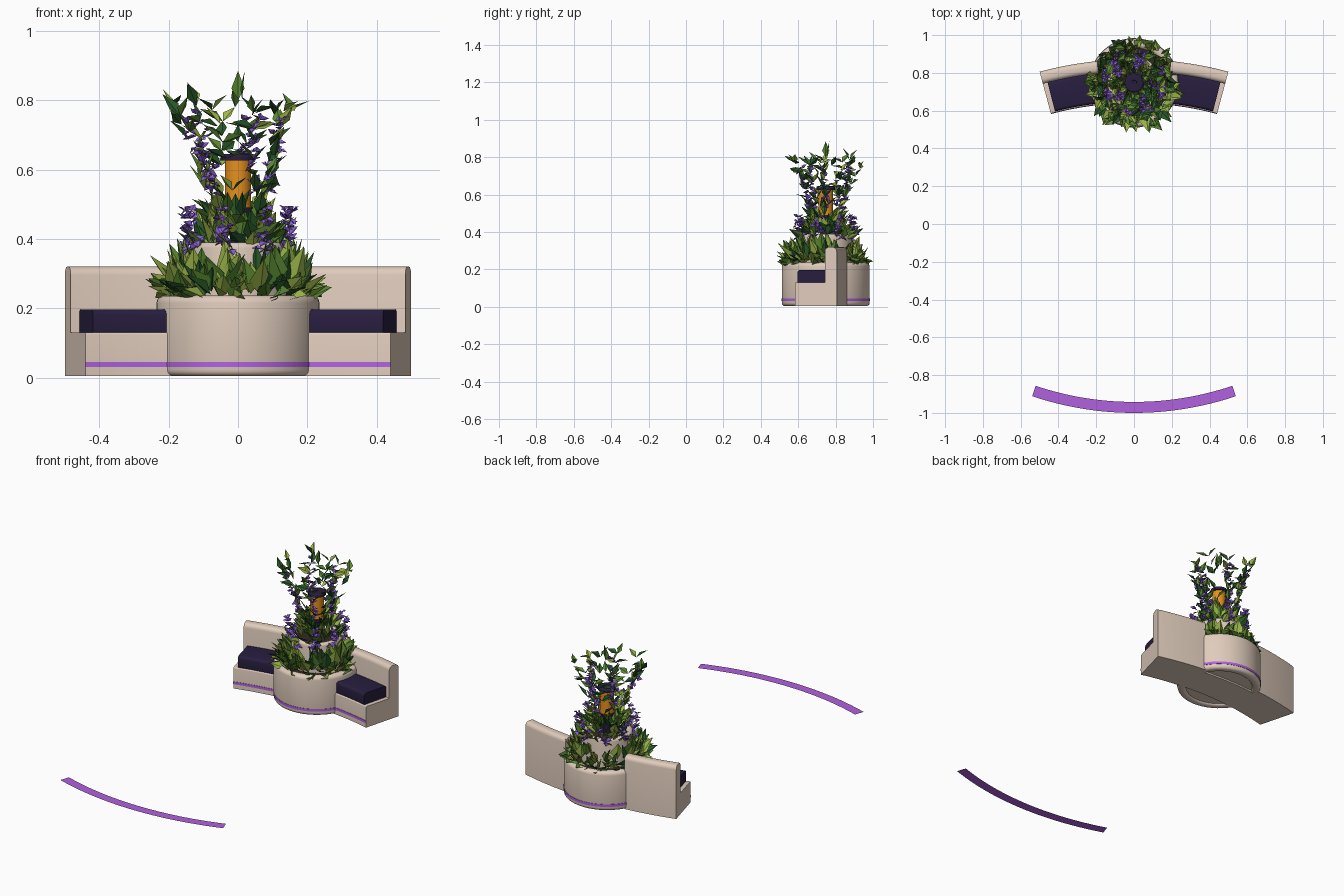
import bpy, bmesh, math, random
from mathutils import Vector

random.seed(7)
cube = bpy.data.objects.get("Cube")
if cube:
    bpy.data.objects.remove(cube)


def material(name, *rgb):
    m = bpy.data.materials.new(name)
    m.use_nodes = True
    m.diffuse_color = (*rgb, 1)
    m.node_tree.nodes["Principled BSDF"].inputs["Base Color"].default_value = (*rgb, 1)
    return m


STONE = material("warm stone", 0.74, 0.60, 0.50)
FABRIC = material("navy fabric", 0.021, 0.013, 0.05)
TRIM = material("violet trim", 0.44, 0.12, 0.74)
AMBER = material("amber glass", 0.78, 0.28, 0.014)
DARK = material("dark leaf", 0.022, 0.10, 0.022)
MID = material("mid leaf", 0.10, 0.25, 0.03)
LIGHT = material("light leaf", 0.34, 0.48, 0.07)
PETAL = material("violet petal", 0.26, 0.115, 0.66)
SOIL = material("soil", 0.03, 0.025, 0.015)

BENCH_Y, PLANT_Y, STRIP_Y = -1.058, 0.747, 0.69


def finish(name, bm, mats, smooth=False):
    mesh = bpy.data.meshes.new(name)
    bm.to_mesh(mesh)
    bm.free()
    for m in mats:
        mesh.materials.append(m)
    ob = bpy.data.objects.new(name, mesh)
    bpy.context.collection.objects.link(ob)
    if smooth:
        bpy.ops.object.select_all(action='DESELECT')
        ob.select_set(True)
        bpy.context.view_layer.objects.active = ob
        bpy.ops.object.shade_smooth_by_angle(angle=math.radians(40))


def rounded(r0, r1, z0, z1, low=0.0, high=0.0):
    """Rectangle profile with rounded lower and upper corners."""
    pts = []
    for r, z, sx, sz, rad, start in ((r0, z0, 1, 1, low, 180), (r1, z0, -1, 1, low, 270),
                                     (r1, z1, -1, -1, high, 0), (r0, z1, 1, -1, high, 90)):
        if not rad:
            pts.append((r, z))
            continue
        for i in range(5):
            a = math.radians(start + i * 22.5)
            pts.append((r + sx * rad + rad * math.cos(a), z + sz * rad + rad * math.sin(a)))
    return pts


def sweep(name, profile, cy, mat, a0=0, a1=360, steps=48):
    """Turn a (radius, height) profile around a vertical axis; two points make a flat sheet."""
    full = a1 - a0 == 360
    bm = bmesh.new()
    rings = []
    for i in range(steps + (not full)):
        a = math.radians(a0 + (a1 - a0) * i / steps)
        rings.append([bm.verts.new((r * math.sin(a), cy + r * math.cos(a), z)) for r, z in profile])
    n = len(profile)
    for i in range(steps):
        p, q = rings[i], rings[(i + 1) % len(rings)]
        for j in range(n if n > 2 else 1):
            k = (j + 1) % n
            bm.faces.new((p[j], p[k], q[k], q[j]))
    if n > 2:
        if not full:
            bm.faces.new(rings[0])
            bm.faces.new(rings[-1])
        bmesh.ops.remove_doubles(bm, verts=bm.verts, dist=1e-5)
        bmesh.ops.dissolve_degenerate(bm, edges=bm.edges, dist=1e-6)
        bmesh.ops.recalc_face_normals(bm, faces=bm.faces)
    finish(name, bm, [mat], True)


# Curved bench with a backrest and cushion on each side of the planter
sweep("bench_base", rounded(1.70, 1.90, 0.004, 0.13, 0, 0.006), BENCH_Y, STONE, -15, 15, 32)
sweep("bench_trim", rounded(1.698, 1.702, 0.03, 0.045), BENCH_Y, TRIM, -15, 15, 32)
for side, s in (("left", 1), ("right", -1)):
    a0, a1 = sorted((s * 5.8, s * 15))
    sweep(side + "_backrest", rounded(1.864, 1.93, 0.004, 0.32, 0, 0.024), BENCH_Y, STONE, a0, a1, 12)
    a0, a1 = sorted((s * 5, s * 14.2))
    sweep(side + "_cushion", rounded(1.706, 1.866, 0.128, 0.197, 0.006, 0.016), BENCH_Y, FABRIC, a0, a1, 12)

# Two-tier planter
sweep("planter_wall", rounded(0.185, 0.235, 0.004, 0.237, 0.018, 0.022), PLANT_Y, STONE)
sweep("planter_foot", rounded(0, 0.19, 0.014, 0.03), PLANT_Y, STONE)
sweep("planter_trim", rounded(0.23, 0.237, 0.03, 0.045), PLANT_Y, TRIM)
sweep("planter_soil", rounded(0, 0.19, 0.19, 0.215), PLANT_Y, SOIL)
sweep("upper_tier", rounded(0.105, 0.14, 0.2, 0.39, 0, 0.016), PLANT_Y, STONE)
sweep("upper_soil", rounded(0, 0.11, 0.35, 0.37), PLANT_Y, SOIL)

# Lantern
sweep("lantern_post", rounded(0, 0.022, 0.36, 0.48), PLANT_Y, FABRIC, steps=16)
sweep("lantern_foot", rounded(0, 0.045, 0.475, 0.49), PLANT_Y, FABRIC, steps=24)
sweep("lantern_glass", rounded(0, 0.038, 0.49, 0.63), PLANT_Y, AMBER, steps=24)
sweep("lantern_cap", rounded(0, 0.05, 0.626, 0.645, 0, 0.008), PLANT_Y, FABRIC, steps=24)

# Flat floor strip
sweep("floor_strip", [(1.632, 0), (1.69, 0)], STRIP_Y, TRIM, 161.4, 198.6, 32)

LEAVES = [DARK, MID, LIGHT]
U = random.uniform


def polar(a, r, z):
    return Vector((r * math.sin(a), PLANT_Y + r * math.cos(a), z))


def heading(a, rise):
    return Vector((math.sin(a), math.cos(a), rise))


def leaf(bm, base, direction, length, width, index, roll=0.0):
    """Pointed leaf folded along its midrib and rolled about it."""
    d = direction.normalized()
    flat = d.cross(Vector((0, 0, 1))).normalized()
    up = flat.cross(d)
    side = flat * math.cos(roll) + up * math.sin(roll)
    mid = base + d * length * 0.4 + side.cross(d) * width * 0.22
    v = [bm.verts.new(p) for p in (base, mid - side * width / 2, base + d * length, mid + side * width / 2)]
    for tri in ((0, 2, 1), (0, 3, 2)):
        bm.faces.new([v[i] for i in tri]).material_index = index


def floret(bm, p, size):
    turn = U(0, 6.28)
    for i in range(4):
        leaf(bm, p, heading(turn + i * math.tau / 4, U(-0.8, 1.2)), size, size * 0.85, 0, U(-0.9, 0.9))


def leaf_layer(name, count, r_range, z_range, tilt, length, width, weights, back=1.0):
    """Leaves fanning outwards from a ring, steeper towards the middle, thinned at the back."""
    bm = bmesh.new()
    for i in range(count):
        a = i * 2.39996 + U(-0.2, 0.2)
        behind = math.cos(a) > 0.45
        if behind and U(0, 1) > back:
            continue
        t = U(0, 1)
        r = r_range[0] + (r_range[1] - r_range[0]) * t
        z = z_range[1] + (z_range[0] - z_range[1]) * t
        e = math.radians(min(86, tilt[1] + (tilt[0] - tilt[1]) * t + U(-18, 18)))
        size = U(*length) * (0.75 if back < 1 and behind else 1)
        leaf(bm, polar(a, r, z), heading(a + U(-0.9, 0.9), math.tan(e)), size, U(*width),
             random.choices((0, 1, 2), weights)[0], U(-0.9, 0.9))
    finish(name, bm, LEAVES)


leaf_layer("lower_foliage", 130, (0.17, 0.21), (0.225, 0.25), (12, 65), (0.05, 0.10), (0.045, 0.07), (3, 4, 4), 0.6)
leaf_layer("rising_foliage", 90, (0.15, 0.185), (0.23, 0.28), (62, 84), (0.09, 0.14), (0.055, 0.08), (2, 4, 5), 0.45)
leaf_layer("middle_foliage", 90, (0.05, 0.135), (0.36, 0.43), (35, 78), (0.07, 0.12), (0.04, 0.06), (3, 4, 5))
leaf_layer("inner_foliage", 30, (0.05, 0.08), (0.43, 0.52), (30, 72), (0.065, 0.10), (0.032, 0.048), (3, 4, 5))

# Tall arching sprays around the lantern, alternate ones carrying flowers
sprays, blooms = bmesh.new(), bmesh.new()
COUNT = 10
for k in range(COUNT):
    a = k * math.tau / COUNT + U(-0.15, 0.15)
    reach, top = U(0.13, 0.20), U(0.73, 0.80)
    for i in range(3, 9):
        t = i / 8
        p = polar(a + 0.4 * t, 0.085 + (reach - 0.085) * t ** 2, 0.40 + (top - 0.40) * t)
        if k % 2 == 0 and i < 8:
            floret(blooms, p, U(0.024, 0.032))
            floret(blooms, p + Vector((U(-0.02, 0.02), U(-0.02, 0.02), 0.024)), U(0.02, 0.028))
        for turn in (-1.2, 1.2):
            if i == 8 or U(0, 1) < 0.6:
                leaf(sprays, p, heading(a + turn + U(-0.6, 0.6), U(0.2, 1.6)), U(0.055, 0.088), U(0.028, 0.04),
                     random.choices((0, 1, 2), (5, 3, 3))[0], U(-0.9, 0.9))

# Crossed upright leaves at the crown
for a in (0, math.pi / 2):
    leaf(sprays, polar(a, 0.012, 0.80), heading(a, 12), 0.085, 0.038, 1)
for i in range(5):
    leaf(sprays, polar(i * 2.4, 0.05, 0.68 + i * 0.025), heading(i * 2.4, 1.2), 0.065, 0.03, i % 3, 0.5)
finish("spray_leaves", sprays, LEAVES)

# Flower spikes rising around the middle tier
for k in range(8):
    a = k * math.tau / 8 + 0.3
    for i in range(6):
        floret(blooms, polar(a + U(-0.15, 0.15), 0.15 + i * 0.002, 0.37 + i * 0.022), 0.036 - i * 0.002)
finish("flowers", blooms, [PETAL])
